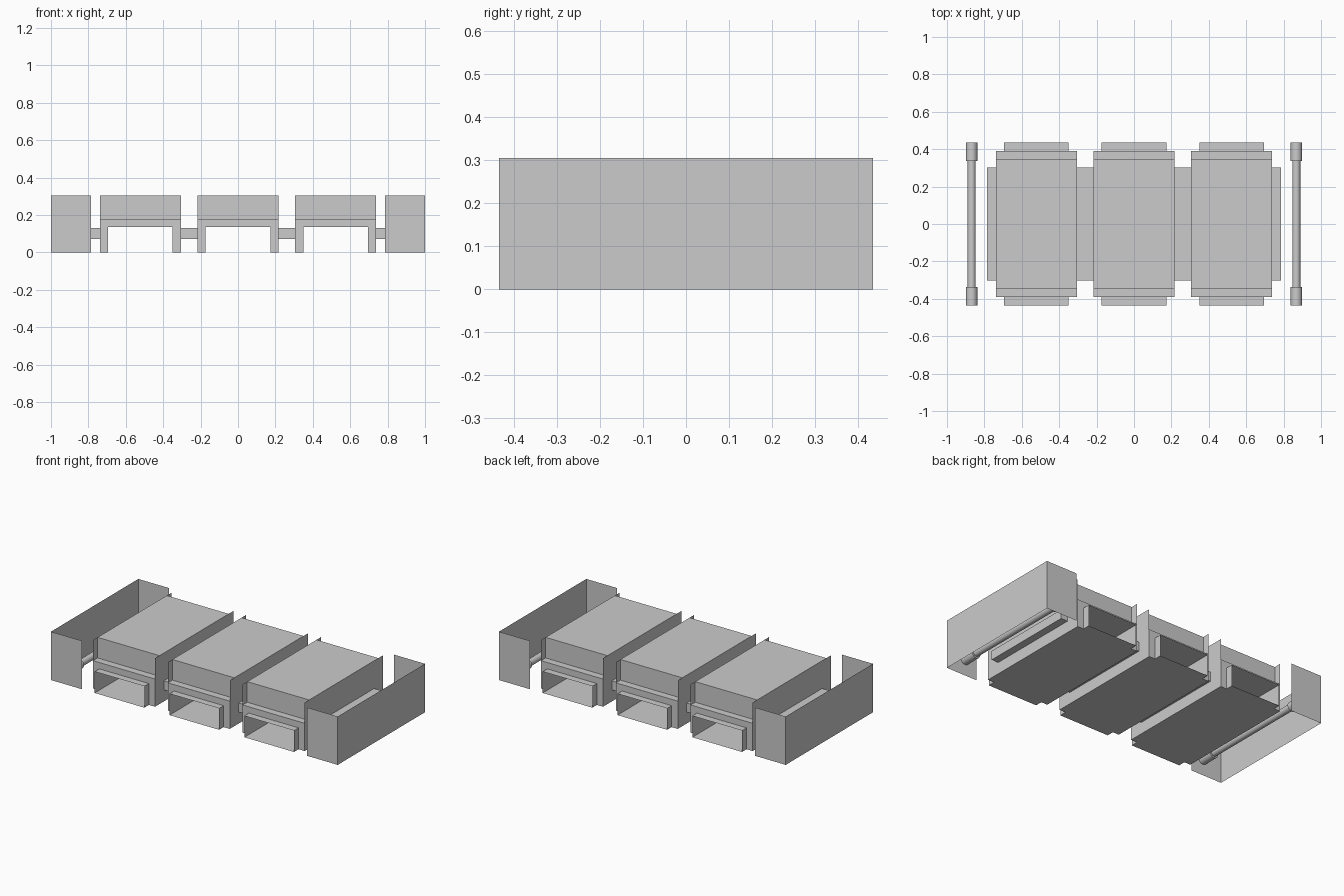
import bpy
from math import pi

if "Cube" in bpy.data.objects:
    bpy.data.objects.remove(bpy.data.objects["Cube"])

H = 0.305          # overall height
W = 0.216          # half width of one bay
IN = 0.173         # half width of the opening


def mesh(name, verts, faces):
    me = bpy.data.meshes.new(name)
    me.from_pydata(verts, [], faces)
    me.update()
    ob = bpy.data.objects.new(name, me)
    bpy.context.collection.objects.link(ob)
    return ob


def sheet(name, a, b):
    """Flat axis-aligned rectangle; a and b agree on exactly one axis."""
    k = [i for i in range(3) if a[i] == b[i]][0]
    u, v = [i for i in range(3) if i != k]
    pts = []
    for s, t in ((a, a), (b, a), (b, b), (a, b)):
        p = list(a)
        p[u], p[v] = s[u], t[v]
        pts.append(p)
    return mesh(name, pts, [(0, 1, 2, 3)])


def box(name, a, b):
    v = [(x, y, z) for x in (a[0], b[0]) for y in (a[1], b[1]) for z in (a[2], b[2])]
    return mesh(name, v, [(0, 1, 3, 2), (4, 6, 7, 5), (0, 4, 5, 1),
                          (2, 3, 7, 6), (0, 2, 6, 4), (1, 5, 7, 3)])


def rod(name, x, y, z, r, length):
    bpy.ops.mesh.primitive_cylinder_add(vertices=24, radius=r, depth=length,
                                        location=(x, y, z), rotation=(pi / 2, 0, 0))
    bpy.context.object.name = name
    bpy.ops.object.shade_smooth_by_angle()


# three bays
for c in (-0.522, 0, 0.522):
    # upper body, open below
    sheet("bay_top", (c - W, -0.345, H), (c + W, 0.345, H))
    # floor with narrower tongues at both ends
    sheet("bay_floor", (c - W, -0.39, 0), (c + W, 0.39, 0))
    sheet("tunnel_roof", (c - IN, -0.435, 0.135), (c + IN, 0.435, 0.135))
    for s in (-1, 1):
        sheet("bay_end_face", (c - W, s * 0.345, 0.175), (c + W, s * 0.345, H))
        sheet("bay_side", (c + s * W, -0.39, 0), (c + s * W, 0.39, H))
        sheet("floor_tongue", (c - IN, s * 0.39, 0), (c + IN, s * 0.435, 0))
        sheet("tunnel_wall", (c + s * IN, -0.435, 0), (c + s * IN, 0.435, 0.135))
        # portal frame around each opening
        box("portal_lintel", (c - W, s * 0.345, 0.135), (c + W, s * 0.39, 0.175))
        for t in (-1, 1):
            box("portal_leg", (c + t * IN, s * 0.345, 0), (c + t * W, s * 0.39, 0.135))

# connecting bars between and outside the bays
for x0, x1 in ((-0.785, -0.738), (-0.306, -0.216), (0.216, 0.306), (0.738, 0.785)):
    box("connecting_bar", (x0, -0.302, 0.073), (x1, 0.302, 0.13))

# folded end panels and the rods inside them
for s in (-1, 1):
    pts = [(s * 0.785, -0.435), (s, -0.435), (s, 0.435), (s * 0.785, 0.435)]
    mesh("end_panel", [(x, y, z) for z in (0, H) for x, y in pts],
         [(i, i + 1, i + 5, i + 4) for i in range(3)])
    rod("axle", s * 0.868, 0, 0.1, 0.021, 0.68)
    for t in (-1, 1):
        rod("axle_cap", s * 0.868, t * 0.386, 0.1, 0.03, 0.098)
